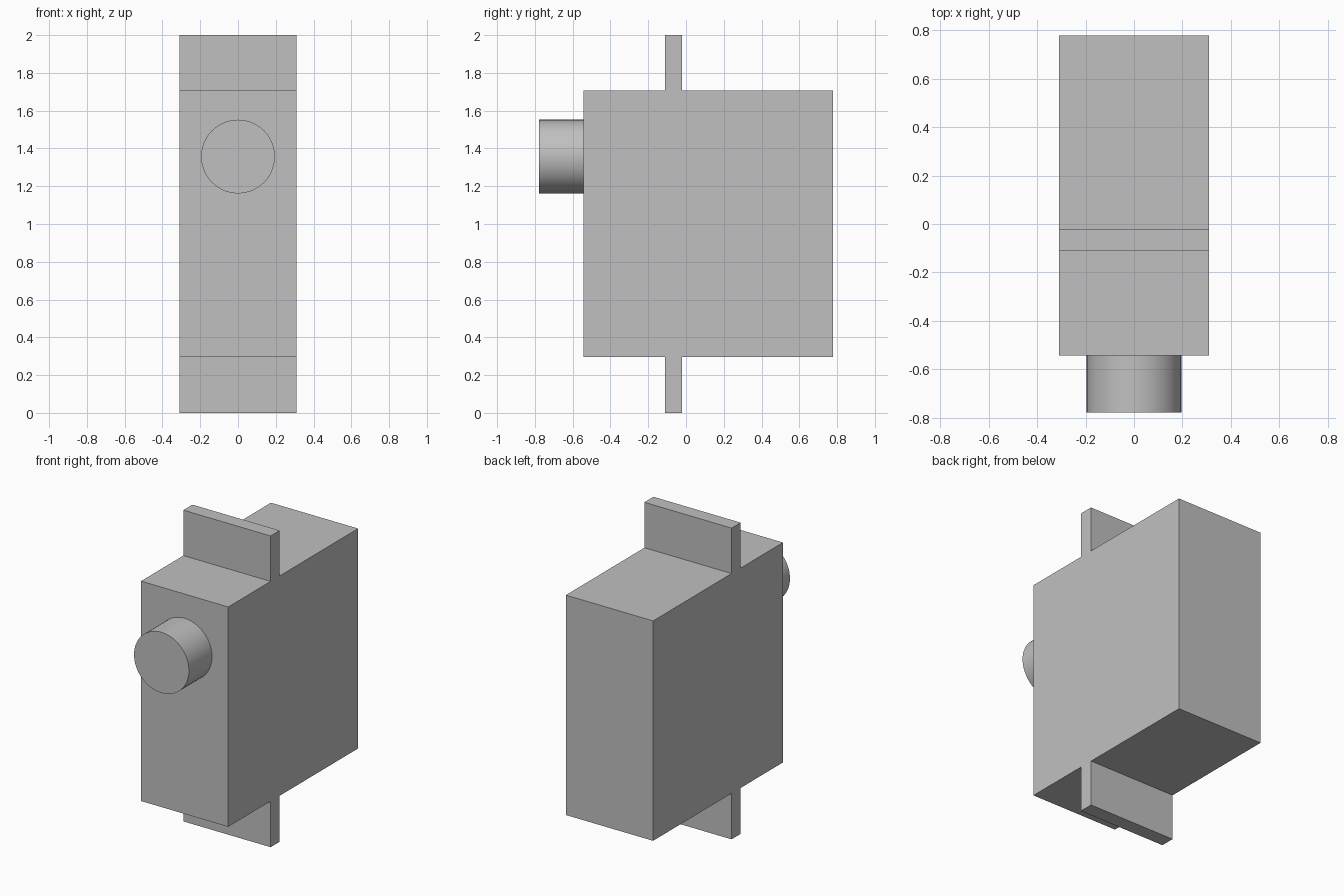
import bpy
from math import radians

cube = bpy.data.objects.get("Cube")
if cube:
    bpy.data.objects.remove(cube, do_unlink=True)

# Single grey plastic
grey = bpy.data.materials.new("plain grey")
grey.use_nodes = True
colour = (0.53, 0.53, 0.53, 1)
grey.diffuse_color = colour
grey.node_tree.nodes["Principled BSDF"].inputs["Base Color"].default_value = colour

HALF_WIDTH = 0.31


def box(name, y0, y1, z0, z1):
    """Full-width block between two depths and two heights."""
    bpy.ops.mesh.primitive_cube_add(size=1, location=(0, (y0 + y1) / 2, (z0 + z1) / 2))
    obj = bpy.context.object
    obj.name = name
    obj.scale = (2 * HALF_WIDTH, y1 - y0, z1 - z0)
    bpy.ops.object.transform_apply(location=False, rotation=False, scale=True)
    obj.data.materials.append(grey)
    return obj


# Main case and the mounting tabs above and below it
BOTTOM, TOP = 0.295, 1.708
FRONT, BACK = -0.542, 0.777
box("case", FRONT, BACK, BOTTOM, TOP)
for name, z0, z1 in (("lower_tab", 0, BOTTOM), ("upper_tab", TOP, 2)):
    box(name, -0.112, -0.02, z0, z1)

# Round output shaft on the front
shaft_end = -BACK
bpy.ops.mesh.primitive_cylinder_add(
    vertices=64, radius=0.195, depth=FRONT - shaft_end,
    location=(0, (FRONT + shaft_end) / 2, 1.357), rotation=(radians(90), 0, 0))
shaft = bpy.context.object
shaft.name = "output_shaft"
shaft.data.materials.append(grey)
bpy.ops.object.shade_smooth_by_angle(angle=radians(30))
